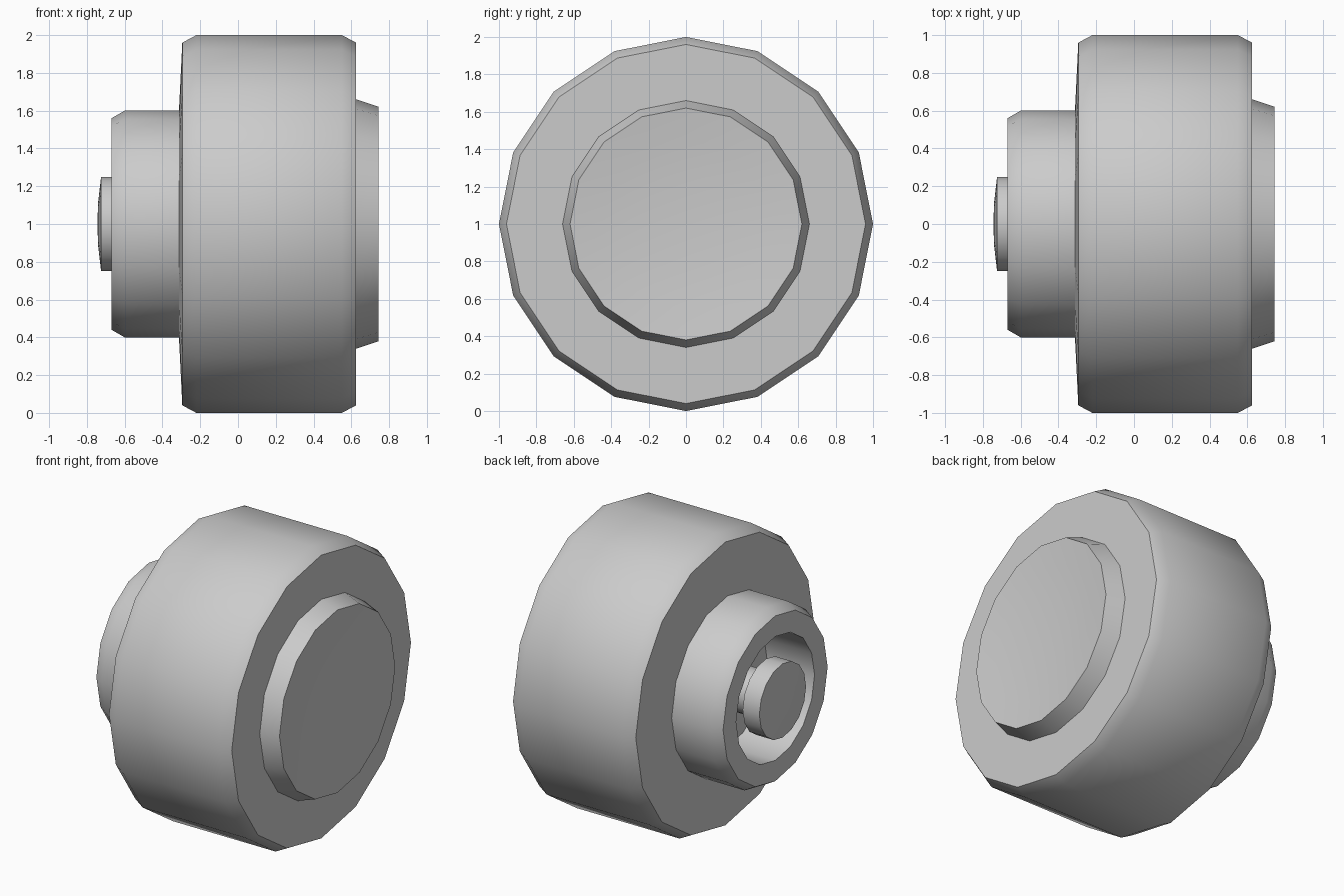
import bpy, bmesh, math

old = bpy.data.objects.get("Cube")
if old:
    bpy.data.objects.remove(old, do_unlink=True)

SIDES = 16

grey = bpy.data.materials.new("light_grey")
grey.use_nodes = True
colour = (0.6, 0.6, 0.6, 1)
grey.diffuse_color = colour
grey.node_tree.nodes["Principled BSDF"].inputs["Base Color"].default_value = colour


def lathe(name, profile, closed=False):
    """Spin (x, radius) points round the x axis at z = 1."""
    bm = bmesh.new()
    rings = []
    for x, r in profile:
        if r == 0:
            rings.append([bm.verts.new((x, 0, 1))] * SIDES)
            continue
        angles = [math.tau * i / SIDES for i in range(SIDES)]
        rings.append([bm.verts.new((x, r * math.sin(a), 1 + r * math.cos(a))) for a in angles])
    pairs = list(zip(rings, rings[1:]))
    if closed:
        pairs.append((rings[-1], rings[0]))
    for a, b in pairs:
        for i in range(SIDES):
            j = (i + 1) % SIDES
            corners = list(dict.fromkeys((a[i], a[j], b[j], b[i])))
            bm.faces.new(corners)
    bmesh.ops.recalc_face_normals(bm, faces=bm.faces)
    mesh = bpy.data.meshes.new(name)
    bm.to_mesh(mesh)
    bm.free()
    mesh.materials.append(grey)
    obj = bpy.data.objects.new(name, mesh)
    bpy.context.collection.objects.link(obj)
    bpy.ops.object.select_all(action="DESELECT")
    obj.select_set(True)
    bpy.context.view_layer.objects.active = obj
    bpy.ops.object.shade_smooth_by_angle(angle=math.radians(30))


# Wheel body with chamfered rims, and a tapered boss with a shallow dish
lathe("wheel_body", [
    (-0.315, 0), (-0.315, 0.55), (-0.295, 0.96), (-0.22, 1.0), (0.55, 1.0),
    (0.625, 0.96), (0.625, 0.66), (0.745, 0.62),
    (0.725, 0.45), (0.712, 0.25), (0.705, 0)])

# Hollow hub collar
lathe("hub_collar", [
    (-0.29, 0.6), (-0.6, 0.6), (-0.67, 0.56), (-0.67, 0.42), (-0.29, 0.42)], closed=True)

# Axle inside the collar
lathe("axle", [(-0.29, 0), (-0.29, 0.15), (-0.62, 0.15), (-0.62, 0)])

# Slightly domed axle cap
lathe("axle_cap", [
    (-0.6, 0), (-0.6, 0.25), (-0.725, 0.25), (-0.74, 0.12), (-0.745, 0)])
